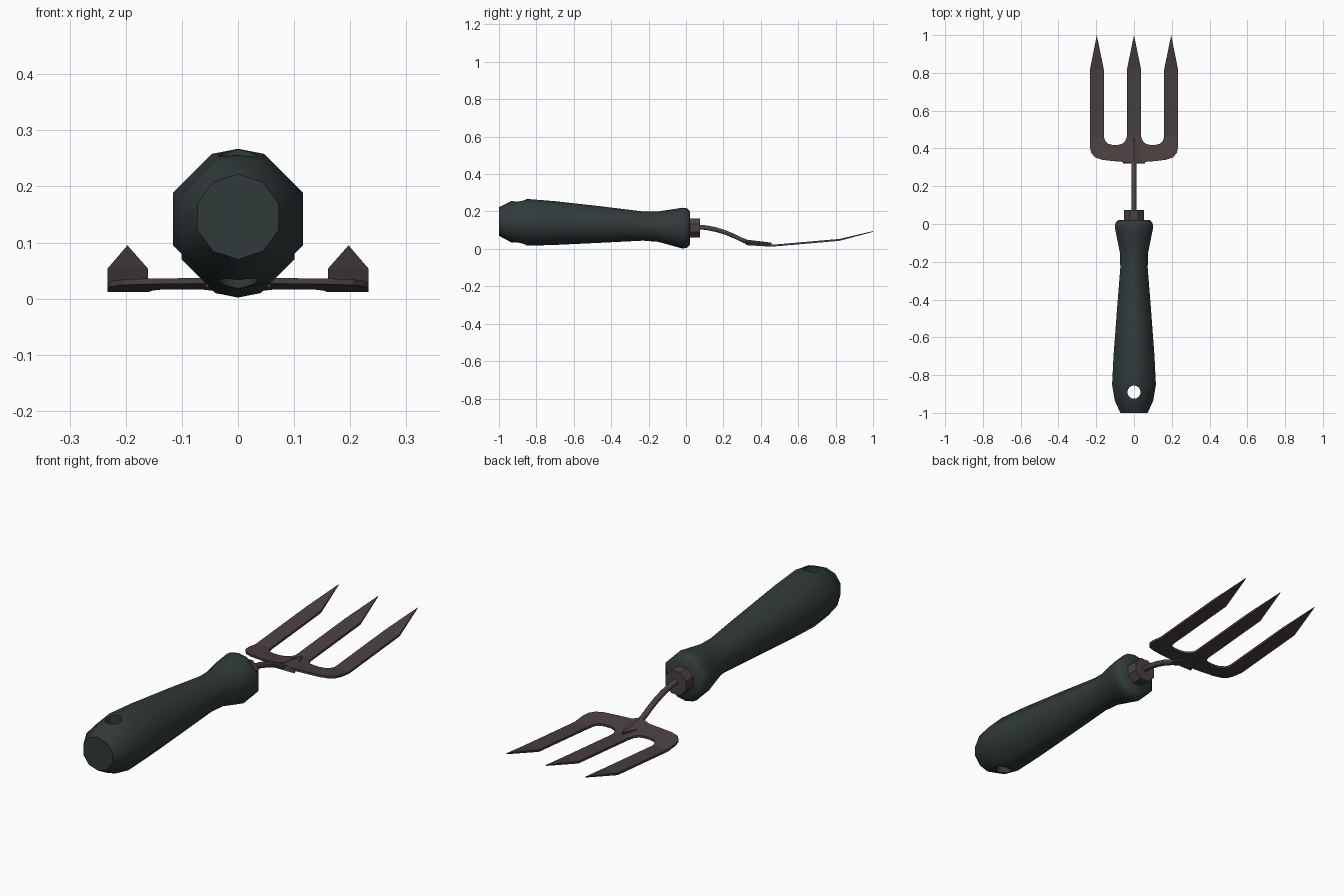
import bpy, bmesh, math
from mathutils import Vector

if "Cube" in bpy.data.objects:
    bpy.data.objects.remove(bpy.data.objects["Cube"])


def material(name, rgb):
    m = bpy.data.materials.new(name)
    m.diffuse_color = (*rgb, 1)
    m.use_nodes = True
    m.node_tree.nodes["Principled BSDF"].inputs["Base Color"].default_value = m.diffuse_color
    return m


GREEN = material("dark green grip", (0.030, 0.042, 0.042))
STEEL = material("brown steel", (0.070, 0.053, 0.053))


def make_object(name, bm, mat, smooth=None):
    bmesh.ops.recalc_face_normals(bm, faces=bm.faces)
    me = bpy.data.meshes.new(name)
    bm.to_mesh(me)
    bm.free()
    ob = bpy.data.objects.new(name, me)
    bpy.context.collection.objects.link(ob)
    me.materials.append(mat)
    if smooth:
        shade(ob, smooth)
    return ob


def shade(ob, angle):
    bpy.ops.object.select_all(action='DESELECT')
    ob.select_set(True)
    bpy.context.view_layer.objects.active = ob
    bpy.ops.object.shade_smooth_by_angle(angle=math.radians(angle))


def loft(rings):
    """Skin a list of closed point rings and cap both ends."""
    bm = bmesh.new()
    vr = [[bm.verts.new(p) for p in r] for r in rings]
    n = len(vr[0])
    for a, b in zip(vr, vr[1:]):
        for i in range(n):
            bm.faces.new((a[i], a[(i + 1) % n], b[(i + 1) % n], b[i]))
    bm.faces.new(vr[0])
    bm.faces.new(vr[-1])
    return bm


def section(y, z, r, angles):
    return [(r * math.sin(math.radians(a)), y, z + r * math.cos(math.radians(a)))
            for a in angles]


# handle: ten-sided grip, squarer in the middle than at the butt
BODY = [0, 22, 68, 112, 158, 180, 202, 248, 292, 338]
ROUND = [36 * i for i in range(10)]
profile = [(-1.0, 0.146, 0.076), (-0.935, 0.145, 0.110), (-0.85, 0.142, 0.125),
           (-0.70, 0.138, 0.117), (-0.45, 0.130, 0.097), (-0.23, 0.122, 0.078),
           (-0.15, 0.119, 0.081), (-0.07, 0.114, 0.098), (-0.02, 0.111, 0.109),
           (0.005, 0.111, 0.106), (0.022, 0.111, 0.088)]
handle = make_object("handle", loft(
    [section(y, z, r, ROUND if i == 0 else BODY) for i, (y, z, r) in enumerate(profile)]), GREEN)

# hanging hole drilled through the handle
bm = bmesh.new()
bmesh.ops.create_cone(bm, cap_ends=True, segments=16, radius1=0.035, radius2=0.035, depth=0.6)
bmesh.ops.translate(bm, verts=bm.verts, vec=(0, -0.89, 0.14))
cutter = make_object("hole_cutter", bm, GREEN)
cutter.hide_render = True
mod = handle.modifiers.new("hanging_hole", 'BOOLEAN')
mod.operation = 'DIFFERENCE'
mod.solver = 'EXACT'
mod.object = cutter
bpy.context.view_layer.objects.active = handle
bpy.ops.object.modifier_apply(modifier=mod.name)
bpy.data.objects.remove(cutter)
shade(handle, 50)

# ferrule between handle and shaft
OCT = [22.5 + 45 * i for i in range(8)]
make_object("ferrule", loft([section(y, 0.112, 0.056, OCT) for y in (0.0, 0.074)]), STEEL)

# curved shaft
path = [(0.06, 0.118), (0.11, 0.113), (0.16, 0.103), (0.21, 0.088),
        (0.26, 0.067), (0.30, 0.047), (0.34, 0.032)]
make_object("shaft", loft([section(y, z, 0.0135, OCT) for y, z in path]), STEEL, 50)

# arrow-shaped weld where the shaft meets the fork
bm = bmesh.new()
base = [bm.verts.new(p) for p in ((-0.058, 0.32, 0.020), (0.058, 0.32, 0.020), (0, 0.455, 0.012))]
top = [bm.verts.new(p) for p in ((-0.058, 0.325, 0.030), (0.058, 0.325, 0.030), (0, 0.457, 0.033))]
ridge = bm.verts.new((0, 0.32, 0.050))
bm.faces.new(base)
for i in range(1, 3):
    j = (i + 1) % 3
    bm.faces.new((base[i], base[j], top[j], top[i]))
bm.faces.new((base[0], base[1], top[1], ridge, top[0]))
bm.faces.new((top[1], top[2], ridge))
bm.faces.new((top[2], top[0], ridge))
make_object("shaft_weld", bm, STEEL)

# three-tine fork: half outline mirrored, then bent along y
half = [(0.037, 0.82), (0.037, 0.465), (0.046, 0.440), (0.062, 0.425), (0.085, 0.419),
        (0.115, 0.419), (0.138, 0.425), (0.153, 0.440), (0.160, 0.465), (0.160, 0.82),
        (0.197, 1.0), (0.233, 0.82), (0.233, 0.405), (0.226, 0.375), (0.205, 0.352),
        (0.170, 0.340), (0.110, 0.333), (0.050, 0.328)]
outline = [(0, 1.0)] + half + [(-x, y) for x, y in reversed(half)]
bends = [(0.30, 0.030), (0.46, 0.012), (0.82, 0.043), (1.0, 0.091)]


def bend(y):
    for (y0, z0), (y1, z1) in zip(bends, bends[1:]):
        if y <= y1 + 1e-5:
            return z0 + (z1 - z0) * (y - y0) / (y1 - y0)
    return bends[-1][1]


bm = bmesh.new()
bm.faces.new([bm.verts.new((x, y, 0)) for x, y in outline])
bmesh.ops.triangulate(bm, faces=bm.faces[:])
for y, _ in bends[1:3]:
    bmesh.ops.bisect_plane(bm, geom=bm.verts[:] + bm.edges[:] + bm.faces[:], dist=1e-5,
                           plane_co=(0, y, 0), plane_no=(0, 1, 0))
for v in bm.verts:
    v.co.z = bend(v.co.y)
res = bmesh.ops.extrude_face_region(bm, geom=bm.faces[:], use_keep_orig=True)
for v in res["geom"]:
    if isinstance(v, bmesh.types.BMVert):
        v.co += Vector((0, 0, 0.010 if v.co.y < 0.9 else 0.004))
make_object("fork", bm, STEEL)
